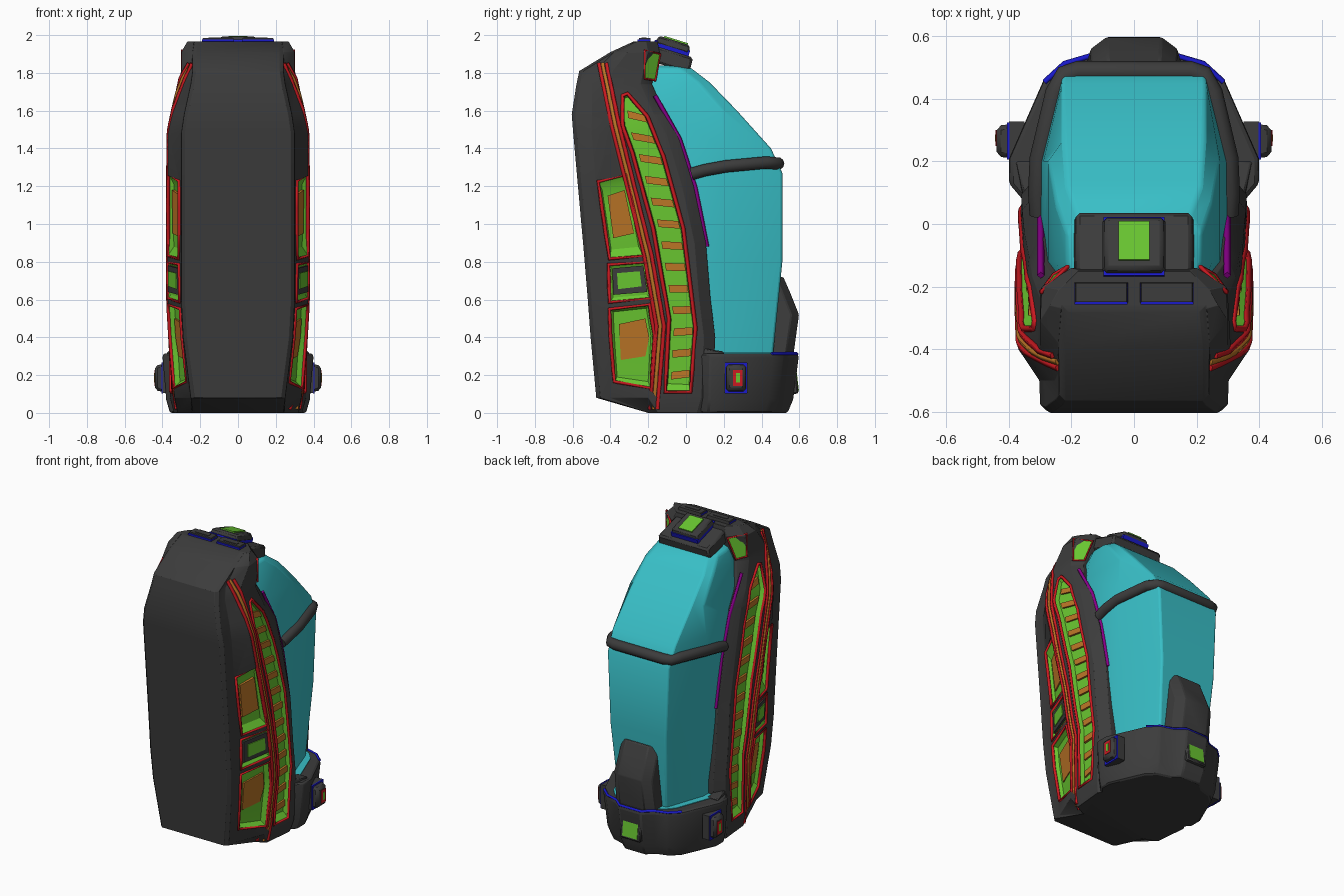
import bpy, bmesh
from math import radians
from mathutils import Vector
from mathutils.bvhtree import BVHTree

if "Cube" in bpy.data.objects:
    bpy.data.objects.remove(bpy.data.objects["Cube"])

COLORS = dict(dark=(.045, .045, .045), green=(.14, .56, .03), red=(.6, .01, .015), blue=(.01, .01, .6),
              teal=(.04, .52, .57), orange=(.5, .18, .02), purple=(.25, 0, .25))
MATS = {}
for key, c in COLORS.items():
    MATS[key] = bpy.data.materials.new(key)
    MATS[key].diffuse_color = (*c, 1)


def add(name, verts, faces, mat):
    bm = bmesh.new()
    vs = [bm.verts.new(v) for v in verts]
    for f in faces:
        bm.faces.new([vs[i] for i in f])
    bmesh.ops.recalc_face_normals(bm, faces=bm.faces[:])
    me = bpy.data.meshes.new(name)
    bm.to_mesh(me)
    bm.free()
    ob = bpy.data.objects.new(name, me)
    bpy.context.collection.objects.link(ob)
    me.materials.append(MATS[mat])
    return ob


def bridge(rings, mat, name):
    """Skin a list of equal closed loops and cap the ends."""
    n = len(rings[0])
    verts = [p for r in rings for p in r]
    faces = [[k*n+i, k*n+(i+1) % n, (k+1)*n+(i+1) % n, (k+1)*n+i]
             for k in range(len(rings)-1) for i in range(n)]
    faces += [list(range(n)), [(len(rings)-1)*n+i for i in range(n)]]
    return add(name, verts, faces, mat)


def loft(name, sections, mat):
    """Sections are (z, right half outline), mirrored across x."""
    return bridge([[(x, y, z) for x, y in h] + [(-x, y, z) for x, y in reversed(h)]
                   for z, h in sections], mat, name)


def bevel(ob, w, seg=1):
    m = ob.modifiers.new("bevel", 'BEVEL')
    m.width, m.segments, m.limit_method, m.angle_limit = w, seg, 'ANGLE', radians(25)
    return ob


def box(name, loc, size, mat, rot=(0, 0, 0), bev=0.0, taper=1.0):
    a, b, c = [s/2 for s in size]
    base = [(-a, -b), (a, -b), (a, b), (-a, b)]
    ob = bridge([[(x, y, -c) for x, y in base], [(x*taper, y*taper, c) for x, y in base]], mat, name)
    ob.location, ob.rotation_euler = loc, rot
    return bevel(ob, bev) if bev else ob


def tube(name, pts, r, mat, closed=False, res=0):
    cu = bpy.data.curves.new(name, 'CURVE')
    cu.dimensions, cu.bevel_depth, cu.bevel_resolution, cu.use_fill_caps = '3D', r, res, True
    sp = cu.splines.new('POLY')
    sp.points.add(len(pts)-1)
    for p, q in zip(sp.points, pts):
        p.co = (*q, 1)
    sp.use_cyclic_u = closed
    ob = bpy.data.objects.new(name, cu)
    bpy.context.collection.objects.link(ob)
    cu.materials.append(MATS[mat])


# main frame: z, front x, front y, shoulder y, side x, side y, rear side x, rear y, rear inner x
FRAME = [(0, .24, -.20, -.19, .32, -.15, .34, .12, .31), (.08, .25, -.475, -.40, .335, -.20, .36, .14, .31),
         (.4, .29, -.505, -.41, .36, -.17, .36, .155, .31), (.6, .30, -.52, -.42, .372, -.21, .36, .13, .31),
         (.9, .30, -.545, -.435, .372, -.25, .358, .105, .31), (1.2, .30, -.572, -.475, .372, -.33, .352, .04, .31),
         (1.48, .30, -.597, -.50, .37, -.40, .335, -.045, .305), (1.58, .285, -.605, -.50, .35, -.41, .325, -.11, .30),
         (1.74, .25, -.58, -.50, .31, -.41, .30, -.18, .25), (1.81, .24, -.565, -.48, .30, -.39, .30, -.165, .22),
         (1.91, .24, -.40, -.38, .30, -.31, .295, -.14, .20), (1.965, .23, -.28, -.27, .27, -.26, .24, -.15, .18)]
frame = loft("main_frame", [(z, [(xf-.02, yf), (xf, yf+.02), (xf+.003, y1), (xs, y2), (x3, yb-.06), (xb, yb)])
                            for z, xf, yf, y1, xs, y2, x3, yb, xb in FRAME], 'dark')
bevel(frame, .01)
bm = bmesh.new()
bm.from_mesh(frame.data)
TREE = BVHTree.FromBMesh(bm)
bm.free()


def on_side(p, off=0.0, s=1):
    """Project a (y, z) point onto the frame's side."""
    hit = TREE.ray_cast(Vector((2, p[0], p[1])), Vector((-1, 0, 0)))[0]
    return (s*((hit.x if hit else .3)+off), p[0], p[1])


def mix(a, b, t):
    return tuple(u+(v-u)*t for u, v in zip(a, b))


def dense(ch, n=3):
    return [mix(a, b, i/n) for a, b in zip(ch, ch[1:]) for i in range(n)] + [ch[-1]]


def at_height(ch, z):
    """Point of a descending chain at height z."""
    for a, b in zip(ch, ch[1:]):
        if a[1] >= z >= b[1]:
            return mix(a, b, (a[1]-z)/(a[1]-b[1]))
    return ch[0] if z > ch[0][1] else ch[-1]


def prism(name, pts, lo, hi, mat):
    for s in (1, -1):
        bridge([[on_side(p, o, s) for p in pts] for o in (lo, hi)], mat, name)


def ladder(n, start):
    return [[start+i, start+i+1, start+2*n-2-i, start+2*n-1-i] for i in range(n-1)]


def tray(name, left, right, depth, rim):
    """Recessed green panel with a red rim, cut into both sides of the frame."""
    L, R = dense(left), dense(right)
    n = len(L)
    outer = L + R[::-1]
    L2 = [mix(a, b, .09) for a, b in zip(L, R)]
    R2 = [mix(b, a, .09) for a, b in zip(L, R)]
    for ch in (L2, R2):
        ch[0], ch[-1] = mix(ch[0], ch[1], .35), mix(ch[-1], ch[-2], .35)
    floor = L2 + R2[::-1]
    m = 2*n
    walls = [[i, (i+1) % m, m+(i+1) % m, m+i] for i in range(m)]
    for s in (1, -1):
        add(name, [on_side(p, .002, s) for p in outer] + [on_side(p, -depth+.004, s) for p in floor],
            walls + ladder(n, m), 'green')
        cut = add(name+"_cutter", [on_side(p, .1, s) for p in outer] + [on_side(p, -depth, s) for p in outer],
                  walls + ladder(n, 0) + ladder(n, m), 'dark')
        cut.hide_render = True
        cut.hide_viewport = True
        b = frame.modifiers.new("recess", 'BOOLEAN')
        b.object, b.operation, b.solver = cut, 'DIFFERENCE', 'EXACT'
        tube(name+"_rim", [on_side(p, -.001, s) for p in outer], rim, 'red', True)


# long curved side channel with slats
SL = [(-.335, 1.68), (-.335, 1.52), (-.285, 1.38), (-.175, .98), (-.09, .5), (-.11, .11)]
SR = [(-.31, 1.69), (-.205, 1.57), (-.12, 1.36), (-.015, .98), (.05, .45), (.025, .11)]
tray("side_channel", SL, SR, .035, .011)
for k in range(13):
    z = .19+.112*k
    t = .05*(k-4)/12
    a, b, a2, b2 = at_height(SL, z+t), at_height(SR, z), at_height(SL, z+t+.04), at_height(SR, z+.04)
    prism("channel_slat", [mix(a, b, .2), mix(a, b, .9), mix(a2, b2, .9), mix(a2, b2, .2)], -.045, -.018, 'orange')

# front side panels
tray("upper_panel", [(-.465, 1.225), (-.405, .815)], [(-.31, 1.265), (-.225, .83)], .035, .011)
prism("upper_insert", [(-.415, 1.15), (-.325, 1.18), (-.275, .95), (-.385, .925)], -.05, -.022, 'orange')
tray("middle_panel", [(-.41, .785), (-.405, .585)], [(-.215, .80), (-.185, .605)], .02, .011)
prism("middle_block", [(-.39, .765), (-.225, .78), (-.205, .64), (-.385, .625)], -.03, 0, 'dark')
prism("middle_insert", [(-.365, .74), (-.245, .75), (-.235, .67), (-.36, .655)], -.01, .003, 'green')
tray("lower_panel", [(-.405, .55), (-.4, .4), (-.38, .165)], [(-.195, .575), (-.165, .41), (-.185, .13)], .035, .011)
prism("lower_insert", [(-.355, .47), (-.215, .5), (-.195, .4), (-.215, .30), (-.345, .28)], -.05, -.022, 'orange')

# side rail running from shoulder to foot
RAIL = dense([(-.44, 1.85), (-.375, 1.53), (-.34, 1.39), (-.2, .83), (-.135, .46), (-.17, .02)], 4)
for s in (1, -1):
    for dy, r, mat in ((-.02, .012, 'red'), (0, .012, 'orange'), (.02, .012, 'red')):
        tube("side_rail", [on_side((y+dy, z), 0, s) for y, z in RAIL], r, mat)
    # purple seam along the rear edge, and shoulder windows
    tube("rear_seam", [(s*.298, y+.006, z) for y, z in [(-.17, 1.68), (-.04, 1.45), (.042, 1.2), (.105, .88)]],
         .012, 'purple')
    win = [(s*.290, -.225, 1.92), (s*.205, -.142, 1.90), (s*.25, -.168, 1.76), (s*.292, -.225, 1.77)]
    win = [(x+s*.006, y+.006, z) for x, y, z in win]
    add("shoulder_window", win, [[0, 1, 2, 3]], 'green')
    tube("shoulder_window_rim", win, .007, 'red', True)

# base cup
CUP = [(.26, .0), (.345, .065), (.40, .13), (.40, .21), (.29, .46), (.225, .52), (.14, .545), (.08, .597)]


def cup(kx, ky):
    return [(x*kx, y*ky) for x, y in CUP]


bevel(loft("base_cup", [(0, cup(.9, .9)), (.07, cup(.95, .95)), (.3, cup(1, 1)), (.315, cup(.985, .985))],
           'dark'), .008)
loft("base_cup_lining", [(.30, cup(.8, .95)), (.319, cup(.8, .95))], 'teal')
rim = [p for p in cup(.985, .985) if p[1] > .3]
tube("base_rim", [(x, y, .312) for x, y in rim] + [(-x, y, .312) for x, y in rim[::-1]], .01, 'blue')
for s in (1, -1):
    bevel(bridge([[(s*.375, .2, .325), (s*.35, .07, .345), (s*.30, .07, .345), (s*.30, .2, .325)],
                  [(s*.395, .2, .25), (s*.355, .07, .25), (s*.30, .07, .25), (s*.30, .2, .25)]],
                 'dark', "cup_shoulder"), .006)
    # side knobs
    r = (0, s*radians(90), 0)
    box("knob_collar", (s*.375, .265, .185), (.16, .125, .05), 'dark', r)
    box("knob_trim", (s*.402, .265, .185), (.163, .118, .008), 'blue', r)
    box("side_knob", (s*.405, .265, .185), (.155, .115, .07), 'dark', r, .015, .85)
    box("knob_ring", (s*.437, .275, .185), (.085, .05, .012), 'red', r)
    box("knob_light", (s*.439, .275, .185), (.05, .022, .012), 'green', r)

# rear light and rear support plate with chamfered sides
box("rear_light_frame", (0, .568, .17), (.15, .04, .14), 'dark', (.12, 0, 0), .008)
box("rear_light", (0, .579, .17), (.11, .025, .105), 'green', (.12, 0, 0))
PLATE = [(.44, .28), (.565, .28), (.598, .52), (.55, .64), (.515, .72), (.44, .72)]
bevel(bridge([[(x*(1.1-.25*z), y-d*(y > .5), z) for y, z in PLATE]
              for x, d in ((-.145, .04), (-.09, 0), (.09, 0), (.145, .04))], 'dark', "rear_support"), .006)

# glass tank
TANK = [(.3, .27, .46, .18), (.8, .295, .51, .205), (1.27, .30, .51, .225), (1.4, .29, .45, .23),
        (1.6, .275, .27, .225), (1.75, .25, .125, .215), (1.825, .215, .03, .18), (1.84, .18, -.02, .15)]
bevel(loft("glass_tank", [(z, [(xs*.85, -.22), (xs, -.12), (xs, min(.2, yb-.06)), (xb, yb)])
                          for z, xs, yb, xb in TANK], 'teal'), .02, 3)
band = [(.30, .03, 1.265), (.305, .1, 1.285), (.30, .21, 1.305), (.25, .42, 1.325), (.22, .475, 1.32), (.18, .487, 1.32)]
tube("tank_band", band + [(-x, y, z) for x, y, z in band[::-1]], .034, 'dark', False, 3)

# top bracket, vents and cap, tilted backwards
T = (-.3, 0, 0)
box("top_bracket", (0, -.085, 1.875), (.385, .24, .085), 'dark', T, .012, .96)
box("cap_collar", (0, -.076, 1.93), (.195, .195, .035), 'blue', T)
box("top_cap", (0, -.068, 1.95), (.205, .19, .045), 'dark', T, .01, .9)
box("cap_light", (0, -.056, 1.963), (.1, .13, .028), 'green', T)
for s in (1, -1):
    box("vent_trim", (s*.105, -.224, 1.966), (.17, .066, .02), 'blue')
    box("top_vent", (s*.105, -.219, 1.972), (.174, .064, .025), 'dark', (0, 0, 0), 0, .93)
    box("vent_slot", (s*.105, -.222, 1.984), (.1, .025, .008), 'dark')

# smooth shading with crisp edges
bpy.ops.object.select_all(action='DESELECT')
for ob in bpy.context.scene.objects:
    if ob.type == 'MESH' and not ob.hide_render:
        ob.select_set(True)
        bpy.context.view_layer.objects.active = ob
bpy.ops.object.shade_smooth_by_angle(angle=radians(30))

for m in bpy.data.materials:
    if m.users and not m.is_grease_pencil:
        m.use_nodes = True
        m.node_tree.nodes["Principled BSDF"].inputs["Base Color"].default_value = m.diffuse_color
